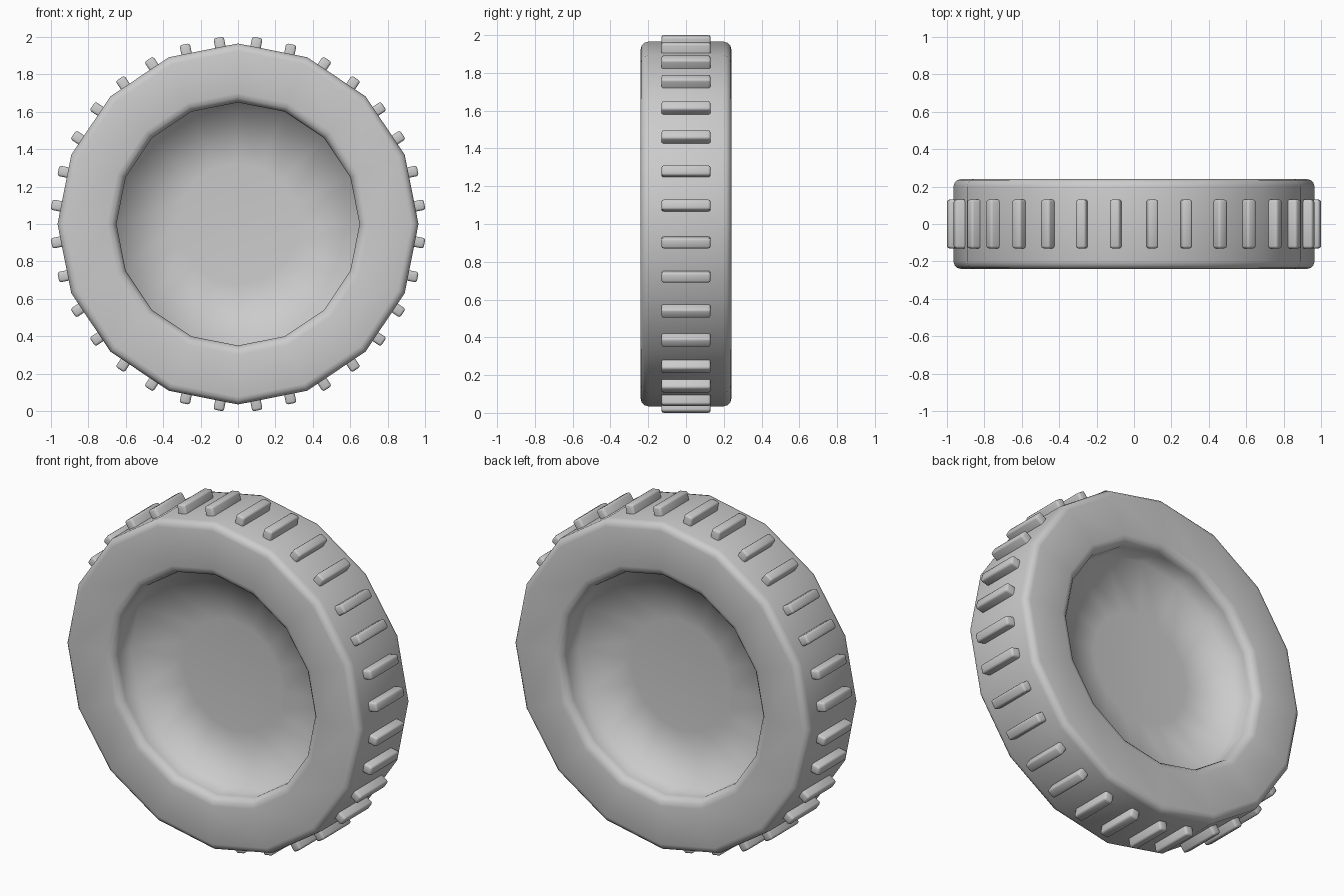
import bpy, bmesh
from math import sin, cos, pi, radians
from mathutils import Matrix

if "Cube" in bpy.data.objects:
    bpy.data.objects.remove(bpy.data.objects["Cube"])

SIDES = 16
R_OUT, R_IN, HALF_W = 0.965, 0.65, 0.24
WEB_EDGE, WEB_MID = 0.07, 0.04
CENTRE = Matrix.Translation((0, 0, 1))


def finish(name, bm):
    bmesh.ops.recalc_face_normals(bm, faces=bm.faces)
    for f in bm.faces:
        f.smooth = True
    mesh = bpy.data.meshes.new(name)
    bm.to_mesh(mesh)
    bm.free()
    obj = bpy.data.objects.new(name, mesh)
    bpy.context.collection.objects.link(obj)
    return obj


def arc(r, y, rad, start, end, steps=3):
    # rounded corner as (radius, y) points
    out = []
    for i in range(steps + 1):
        a = radians(start + (end - start) * i / steps)
        out.append((r + rad * cos(a), y + rad * sin(a)))
    return out


# Tyre ring with central web: half profile mirrored front to back, then revolved
front = [(R_IN * 0.5, -WEB_MID - (WEB_EDGE - WEB_MID) * 0.25), (R_IN, -WEB_EDGE)]
front += arc(R_IN + 0.05, -HALF_W + 0.05, 0.05, 180, 270)
front += arc(R_OUT - 0.04, -HALF_W + 0.04, 0.04, 270, 360)
profile = front + [(r, -y) for r, y in reversed(front)]

bm = bmesh.new()
rings = []
for r, y in profile:
    rings.append([bm.verts.new((r * cos(2 * pi * i / SIDES), y, r * sin(2 * pi * i / SIDES)))
                  for i in range(SIDES)])
for a, b in zip(rings, rings[1:]):
    for i in range(SIDES):
        j = (i + 1) % SIDES
        bm.faces.new((a[i], a[j], b[j], b[i]))
for ring, y in ((rings[0], -WEB_MID), (rings[-1], WEB_MID)):
    hub = bm.verts.new((0, y, 0))
    for i in range(SIDES):
        bm.faces.new((ring[i], ring[(i + 1) % SIDES], hub))
bm.transform(CENTRE)
finish("tyre", bm)

# Tread blocks: two open-bottomed bars on each flat side of the tyre
apothem = R_OUT * cos(pi / SIDES)
top, base = 0.998, apothem - 0.005
offset = apothem * sin(pi / SIDES) / 2
bm = bmesh.new()
for i in range(SIDES):
    spin = Matrix.Rotation(2 * pi * (i + 0.5) / SIDES, 4, 'Y')
    for side in (-1, 1):
        place = Matrix.Translation((side * offset, 0, (top + base) / 2))
        size = Matrix.Diagonal((0.056, 0.26, top - base, 1))
        bmesh.ops.create_cube(bm, size=1, matrix=CENTRE @ spin @ place @ size)
hub_pos = CENTRE.translation
inner = [f for f in bm.faces
         if f.normal.dot(f.calc_center_median() - hub_pos) < -0.5]
bmesh.ops.delete(bm, geom=inner, context='FACES_ONLY')
treads = finish("tread_blocks", bm)
bevel = treads.modifiers.new("soft_edges", 'BEVEL')
bevel.width = 0.012
bevel.segments = 2
